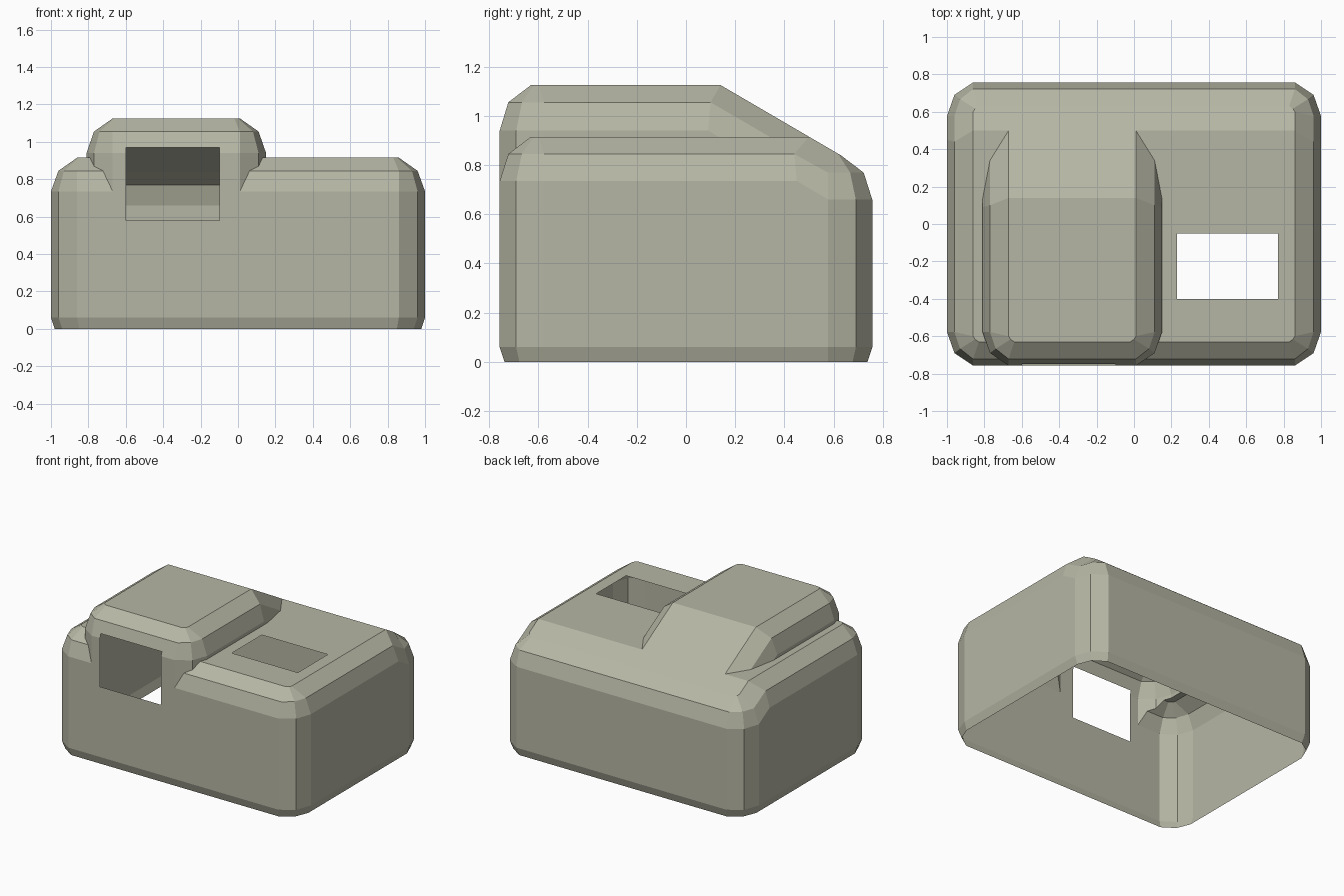
import bpy, bmesh

if "Cube" in bpy.data.objects:
    bpy.data.objects.remove(bpy.data.objects["Cube"])

YF = 0.757      # front depth of the housing
SLOPE = 0.583   # fall of the sloped rear roof

# rounded corner in plan per level: (inset from side, inset from front)
FOOT = [(.15, .02), (.06, .08), (.02, .18)]
FULL = [(.14, 0), (.04, .067), (0, .18)]
MID = [(.14, .035), (.07, .09), (.04, .18)]
TOP = [(.17, .127), (.15, .14), (.14, .157)]

shell_mat = bpy.data.materials.new("warm grey")
shell_mat.diffuse_color = (0.47, 0.47, 0.375, 1)
shell_mat.use_nodes = True
shell_mat.node_tree.nodes["Principled BSDF"].inputs["Base Color"].default_value = shell_mat.diffuse_color


def add_object(name, bm):
    bmesh.ops.recalc_face_normals(bm, faces=bm.faces)
    me = bpy.data.meshes.new(name)
    bm.to_mesh(me)
    bm.free()
    me.materials.append(shell_mat)
    ob = bpy.data.objects.new(name, me)
    bpy.context.collection.objects.link(ob)
    return ob


def rounded_body(name, cx, half, back, levels, limit):
    """Stack of rounded rings; level = (corner, z, y where the rear slope starts)."""
    bm = bmesh.new()
    rings = []
    for corner, z, brk in levels:
        side = [(half - dx, -YF + dy) for dx, dy in corner]
        y_mid = 0.3 if brk is None else brk
        side.append((half - corner[2][0], y_mid))
        side += [(half - dx, back - dy) for dx, dy in reversed(corner)]
        loop = side + [(-x, y) for x, y in reversed(side)]
        ring = []
        for x, y in loop:
            drop = 0 if brk is None else SLOPE * min(limit, max(0, y - brk))
            ring.append(bm.verts.new((cx + x, y, z - drop)))
        rings.append(ring)
    n = len(rings[0])
    for a, b in zip(rings, rings[1:]):
        for i in range(n):
            j = (i + 1) % n
            bm.faces.new((a[i], a[j], b[j], b[i]))
    bm.faces.new(rings[0])
    t = rings[-1]
    bm.faces.new(t[:4] + t[10:])   # flat roof
    bm.faces.new(t[3:11])          # sloped roof
    return add_object(name, bm)


def box(name, lo, hi):
    bm = bmesh.new()
    bmesh.ops.create_cube(bm, size=1)
    for v in bm.verts:
        v.co = [(a + b) / 2 + c * (b - a) for a, b, c in zip(lo, hi, v.co)]
    ob = add_object(name, bm)
    ob.hide_render = True
    return ob


def combine(target, other, operation):
    mod = target.modifiers.new("combine", 'BOOLEAN')
    mod.operation = operation
    mod.solver = 'EXACT'
    mod.object = other
    bpy.context.view_layer.objects.active = target
    bpy.ops.object.modifier_apply(modifier=mod.name)
    bpy.data.objects.remove(other)


# main body and raised hump
housing = rounded_body("housing", 0, 1.0, YF, [
    (FOOT, 0, None), (FULL, .06, None), (FULL, .735, .45),
    (MID, .845, .44), (TOP, .915, .50)], .13)
hump = rounded_body("hump", -.33, .48, .72, [
    (FULL, .3, None), (FULL, .94, .09),
    (MID, 1.055, .10), (TOP, 1.125, .14)], .5)
combine(housing, hump, 'UNION')

# front window and roof opening
holes = [((-.6, -.9, .58), (-.1, -.6, .97)),
         ((.23, -.4, .75), (.77, -.05, 1.0))]
for lo, hi in holes:
    combine(housing, box("hole_cutter", lo, hi), 'DIFFERENCE')

# thin shell: drop the pocket faces and the underside
bm = bmesh.new()
bm.from_mesh(housing.data)


def in_hole(f):
    return any(all(lo[k] - 1e-4 < v.co[k] < hi[k] + 1e-4
                   for v in f.verts for k in range(3)) for lo, hi in holes)


gone = [f for f in bm.faces
        if in_hole(f) or all(v.co.z < 1e-4 for v in f.verts)]
bmesh.ops.delete(bm, geom=gone, context='FACES')
bmesh.ops.dissolve_limit(bm, angle_limit=0.01, verts=bm.verts, edges=bm.edges)
bm.to_mesh(housing.data)
bm.free()
